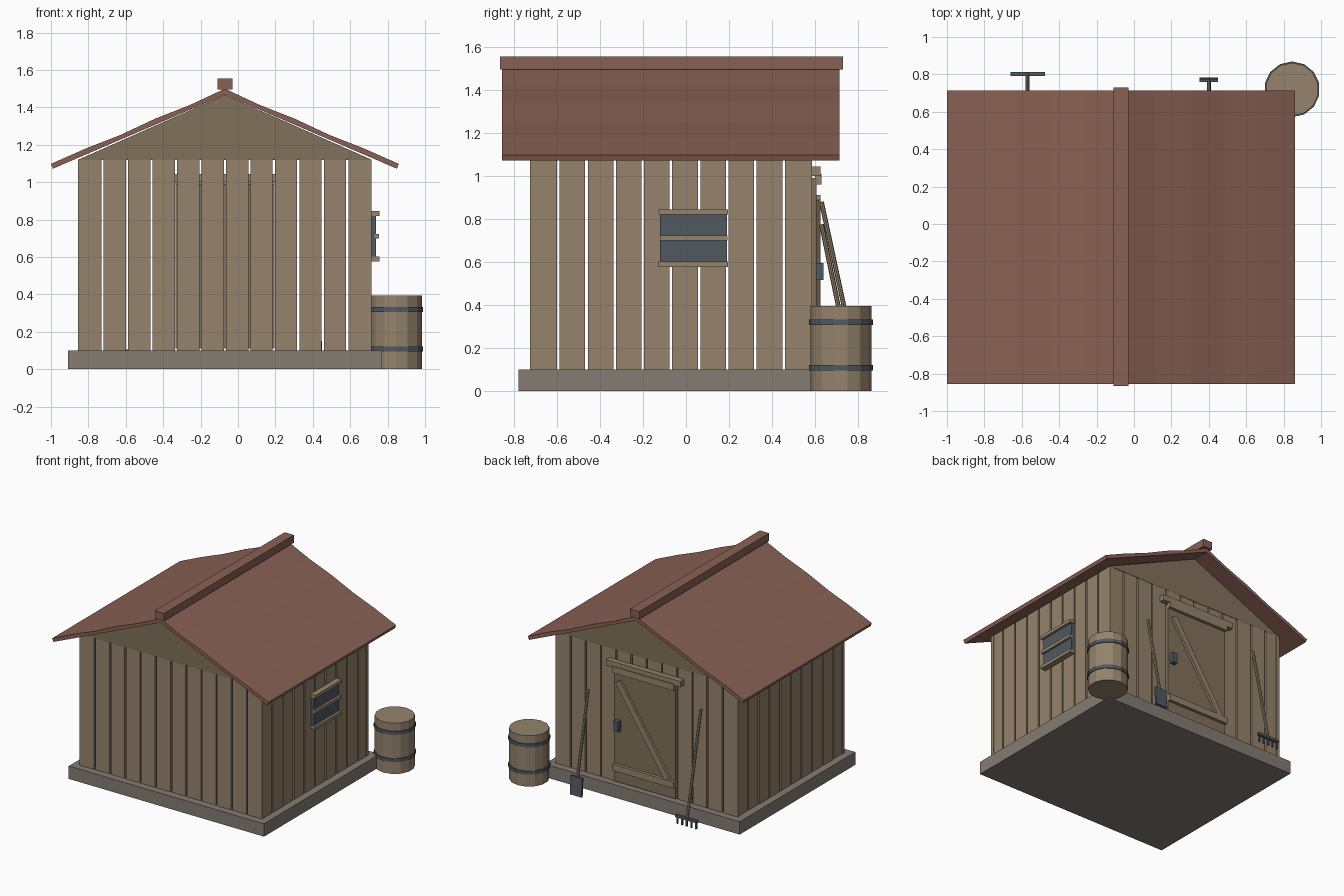
import bpy, bmesh, math, random
from mathutils import Vector, Matrix

if "Cube" in bpy.data.objects:
    bpy.data.objects.remove(bpy.data.objects["Cube"])
random.seed(4)

def mat(name, c):
    m = bpy.data.materials.new(name)
    m.diffuse_color = (*c, 1)
    m.use_nodes = True
    m.node_tree.nodes["Principled BSDF"].inputs["Base Color"].default_value = m.diffuse_color
    return m

WOOD = mat("wood", (0.30, 0.23, 0.15))
DARK_WOOD = mat("dark_wood", (0.22, 0.165, 0.105))
ROOF = mat("roof_red", (0.25, 0.12, 0.09))
STONE = mat("stone", (0.23, 0.20, 0.17))
METAL = mat("metal", (0.08, 0.10, 0.12))

def finish(name, bm, m):
    bmesh.ops.recalc_face_normals(bm, faces=bm.faces)
    me = bpy.data.meshes.new(name)
    bm.to_mesh(me)
    bm.free()
    me.materials.append(m)
    ob = bpy.data.objects.new(name, me)
    bpy.context.collection.objects.link(ob)
    return ob

def boxes(name, m, ranges):
    """One object from boxes given as (x0, x1, y0, y1, z0, z1)."""
    bm = bmesh.new()
    for x0, x1, y0, y1, z0, z1 in ranges:
        c = Vector((x0 + x1, y0 + y1, z0 + z1)) / 2
        bmesh.ops.create_cube(bm, size=1, matrix=Matrix.Translation(c)
                              @ Matrix.Diagonal((x1 - x0, y1 - y0, z1 - z0, 1)))
    return finish(name, bm, m)

def prism(name, m, pts, y0, y1):
    """Extrude an xz outline along y."""
    bm = bmesh.new()
    f = bm.faces.new([bm.verts.new((x, y0, z)) for x, z in pts])
    r = bmesh.ops.extrude_face_region(bm, geom=[f])
    for v in r["geom"]:
        if isinstance(v, bmesh.types.BMVert):
            v.co.y = y1
    return finish(name, bm, m)

def beam(name, m, a, b, w, d):
    """Rectangular bar from a to b, w wide in x and d deep in y."""
    a, b = Vector(a), Vector(b)
    z = (b - a).normalized()
    x = Vector((0, 1, 0)).cross(z).normalized()
    rot = Matrix((x, z.cross(x), z)).transposed().to_4x4()
    bm = bmesh.new()
    bmesh.ops.create_cube(bm, size=1, matrix=Matrix.Translation((a + b) / 2) @ rot
                          @ Matrix.Diagonal((w, d, (b - a).length, 1)))
    return finish(name, bm, m)

def cylinder(name, m, a, b, r, n):
    a, b = Vector(a), Vector(b)
    rot = Vector((0, 0, 1)).rotation_difference(b - a).to_matrix().to_4x4()
    bm = bmesh.new()
    bmesh.ops.create_cone(bm, cap_ends=True, segments=n, radius1=r, radius2=r,
                          depth=(b - a).length, matrix=Matrix.Translation((a + b) / 2) @ rot)
    return finish(name, bm, m)

CX = -0.07                       # shed centre in x and y
X0, X1, Y0, Y1 = -0.855, 0.715, -0.725, 0.585
Z0, Z1, T, GAP = 0.10, 1.12, 0.03, 0.012

# Foundation
boxes("foundation", STONE, [(-0.91, 0.77, -0.78, 0.64, 0, Z0)])

# Plank walls
def spans(lo, hi, n):
    p = (hi - lo) / n
    return [(lo + i * p + (GAP / 2 if i else 0),
             lo + (i + 1) * p - (GAP / 2 if i < n - 1 else 0)) for i in range(n)]

def j():
    return random.uniform(0, 0.004)

boxes("front_planks", WOOD, [(a, b, Y0 + j(), Y0 + T, Z0, Z1) for a, b in spans(X0, X1, 12)])
boxes("back_planks", WOOD, [(a, b, Y1 - T, Y1 - j(), Z0, Z1) for a, b in spans(X0, X1, 12)])
boxes("left_planks", WOOD, [(X0 + j(), X0 + T, a, b, Z0, Z1) for a, b in spans(Y0, Y1, 10)])
boxes("right_planks", WOOD, [(X1 - T, X1 - j(), a, b, Z0, Z1) for a, b in spans(Y0, Y1, 10)])

# Gables
tri = [(X0, Z1), (X1, Z1), (CX, 1.467)]
prism("front_gable", DARK_WOOD, tri, Y0, Y0 + T)
prism("back_gable", DARK_WOOD, tri, Y1 - T, Y1)

# Roof slopes: five slightly rippled strips each
for name, s in (("roof_right", 1), ("roof_left", -1)):
    off = [0, -0.007, 0, -0.007, 0, -0.002]
    top = [(CX + s * 0.93 * i / 5, 1.50 - 0.40 * i / 5 + o) for i, o in enumerate(off)]
    under = [(CX + s * 0.92, 1.072), (CX, 1.468)]
    prism(name, ROOF, top + under, -0.855, 0.715)
boxes("ridge_cap", ROOF, [(-0.11, -0.03, -0.865, 0.73, 1.495, 1.555)])

# Side window with wooden bars
boxes("window_pane", METAL, [(0.71, 0.738, -0.12, 0.19, 0.59, 0.83)])
boxes("window_bars", WOOD, [(0.712, 0.757, -0.127, 0.195, 0.82, 0.845),
                            (0.73, 0.755, -0.122, 0.192, 0.70, 0.724),
                            (0.712, 0.757, -0.127, 0.195, 0.577, 0.602)])

# Back door
boxes("door", DARK_WOOD, [(-0.335, 0.195, 0.57, 0.606, 0.11, 0.99)])
boxes("door_lintel", WOOD, [(-0.39, 0.25, 0.58, 0.625, 1.0, 1.045)])
boxes("door_rails", WOOD, [(-0.335, 0.195, 0.60, 0.63, 0.96, 1.01),
                           (-0.335, 0.195, 0.60, 0.63, 0.20, 0.25)])
beam("door_brace", WOOD, (0.15, 0.614, 0.90), (-0.28, 0.614, 0.24), 0.045, 0.025)
boxes("door_latch", METAL, [(0.135, 0.175, 0.60, 0.64, 0.515, 0.595)])

# Barrel with two hoops
bx, by = 0.845, 0.72
cylinder("barrel", WOOD, (bx, by, 0), (bx, by, 0.395), 0.142, 14)
for i, z in enumerate((0.108, 0.32)):
    cylinder(f"barrel_hoop_{i + 1}", METAL, (bx, by, z - 0.013), (bx, by, z + 0.013), 0.149, 14)

# Shovel leaning on the wall
cylinder("shovel_shaft", WOOD, (0.40, 0.765, 0.12), (0.40, 0.63, 0.775), 0.011, 8)
beam("shovel_blade", METAL, (0.40, 0.777, 0.005), (0.40, 0.768, 0.15), 0.10, 0.015)

# Rake leaning on the wall
cylinder("rake_shaft", WOOD, (-0.57, 0.80, 0.09), (-0.57, 0.63, 0.88), 0.011, 8)
boxes("rake_head", METAL, [(-0.66, -0.475, 0.79, 0.812, 0.085, 0.105)] +
      [(x - 0.006, x + 0.006, 0.795, 0.807, 0.035, 0.09)
       for x in (-0.568 + 0.04 * k for k in range(-2, 3))])
